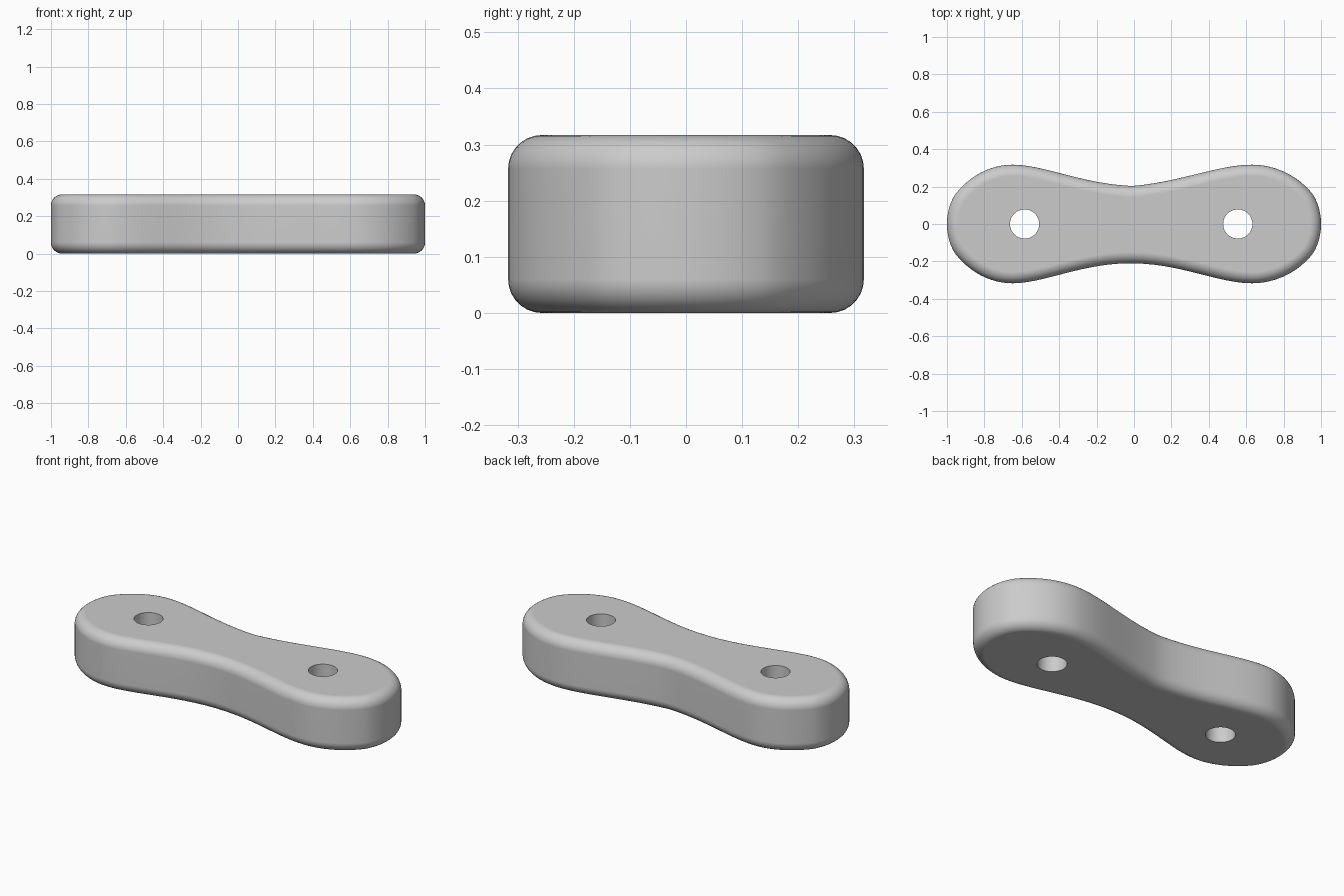
import bpy, bmesh
from mathutils import Vector, geometry

cube = bpy.data.objects.get("Cube")
if cube:
    bpy.data.objects.remove(cube, do_unlink=True)

HEIGHT = 0.317
RIM = 0.06
HOLE_RADIUS = 0.078

grey = bpy.data.materials.new("plain grey")
grey.use_nodes = True
grey.diffuse_color = (0.6, 0.6, 0.6, 1)
grey.node_tree.nodes["Principled BSDF"].inputs["Base Color"].default_value = grey.diffuse_color

# Outline as Bezier segments, anticlockwise: start, handle, handle, end
SEGMENTS = [
    ((0.955, -0.16), (1.015, -0.07), (1.015, 0.07), (0.955, 0.16)),      # right end
    ((0.955, 0.16), (0.88, 0.255), (0.76, 0.317), (0.63, 0.317)),        # right lobe, back
    ((0.63, 0.317), (0.45, 0.317), (0.25, 0.225), (-0.01, 0.203)),       # waist, back
    ((-0.01, 0.203), (-0.28, 0.215), (-0.48, 0.317), (-0.65, 0.317)),
    ((-0.65, 0.317), (-0.77, 0.317), (-0.88, 0.255), (-0.955, 0.16)),    # left lobe, back
    ((-0.955, 0.16), (-1.015, 0.07), (-1.015, -0.07), (-0.955, -0.16)),  # left end
    ((-0.955, -0.16), (-0.88, -0.255), (-0.77, -0.317), (-0.65, -0.317)),
    ((-0.65, -0.317), (-0.48, -0.317), (-0.28, -0.21), (-0.02, -0.21)),  # waist, front
    ((-0.02, -0.21), (0.25, -0.21), (0.45, -0.317), (0.63, -0.317)),
    ((0.63, -0.317), (0.76, -0.317), (0.88, -0.255), (0.955, -0.16)),
]


def mesh_object(name, bm):
    mesh = bpy.data.meshes.new(name)
    bmesh.ops.recalc_face_normals(bm, faces=bm.faces)
    bm.to_mesh(mesh)
    bm.free()
    obj = bpy.data.objects.new(name, mesh)
    mesh.materials.append(grey)
    bpy.context.collection.objects.link(obj)
    return obj


# Link body: extruded outline with rounded rims
bm = bmesh.new()
outline = []
for segment in SEGMENTS:
    a, b, c, d = (Vector(p) for p in segment)
    outline += geometry.interpolate_bezier(a, b, c, d, 13)[:-1]
base = bm.faces.new([bm.verts.new((p.x, p.y, 0)) for p in outline])
top = bmesh.ops.extrude_face_region(bm, geom=[base], use_keep_orig=True)["geom"]
bmesh.ops.translate(bm, verts=[v for v in top if isinstance(v, bmesh.types.BMVert)],
                    vec=(0, 0, HEIGHT))
rims = [e for e in bm.edges if abs(e.verts[0].co.z - e.verts[1].co.z) < 0.001]
bmesh.ops.recalc_face_normals(bm, faces=bm.faces)
bmesh.ops.bevel(bm, geom=rims, offset=RIM, offset_type='OFFSET', segments=7,
                profile=0.5, affect='EDGES')
body = mesh_object("link_body", bm)

# Pin holes through both lobes
bm = bmesh.new()
for x in (-0.585, 0.555):
    made = bmesh.ops.create_cone(bm, cap_ends=True, segments=40, radius1=HOLE_RADIUS,
                                 radius2=HOLE_RADIUS, depth=1)
    bmesh.ops.translate(bm, verts=made["verts"], vec=(x, 0, HEIGHT / 2))
cutter = mesh_object("hole_cutter", bm)
cutter.hide_render = True

bpy.ops.object.select_all(action='DESELECT')
body.select_set(True)
bpy.context.view_layer.objects.active = body
cut = body.modifiers.new("pin holes", 'BOOLEAN')
cut.operation = 'DIFFERENCE'
cut.solver = 'EXACT'
cut.object = cutter
bpy.ops.object.modifier_apply(modifier=cut.name)
bpy.data.objects.remove(cutter, do_unlink=True)

# Smooth walls and rims, crisp hole edges, flat top and bottom
bpy.ops.object.shade_smooth_by_angle(angle=0.6)
weighted = body.modifiers.new("flat faces", 'WEIGHTED_NORMAL')
weighted.keep_sharp = True
